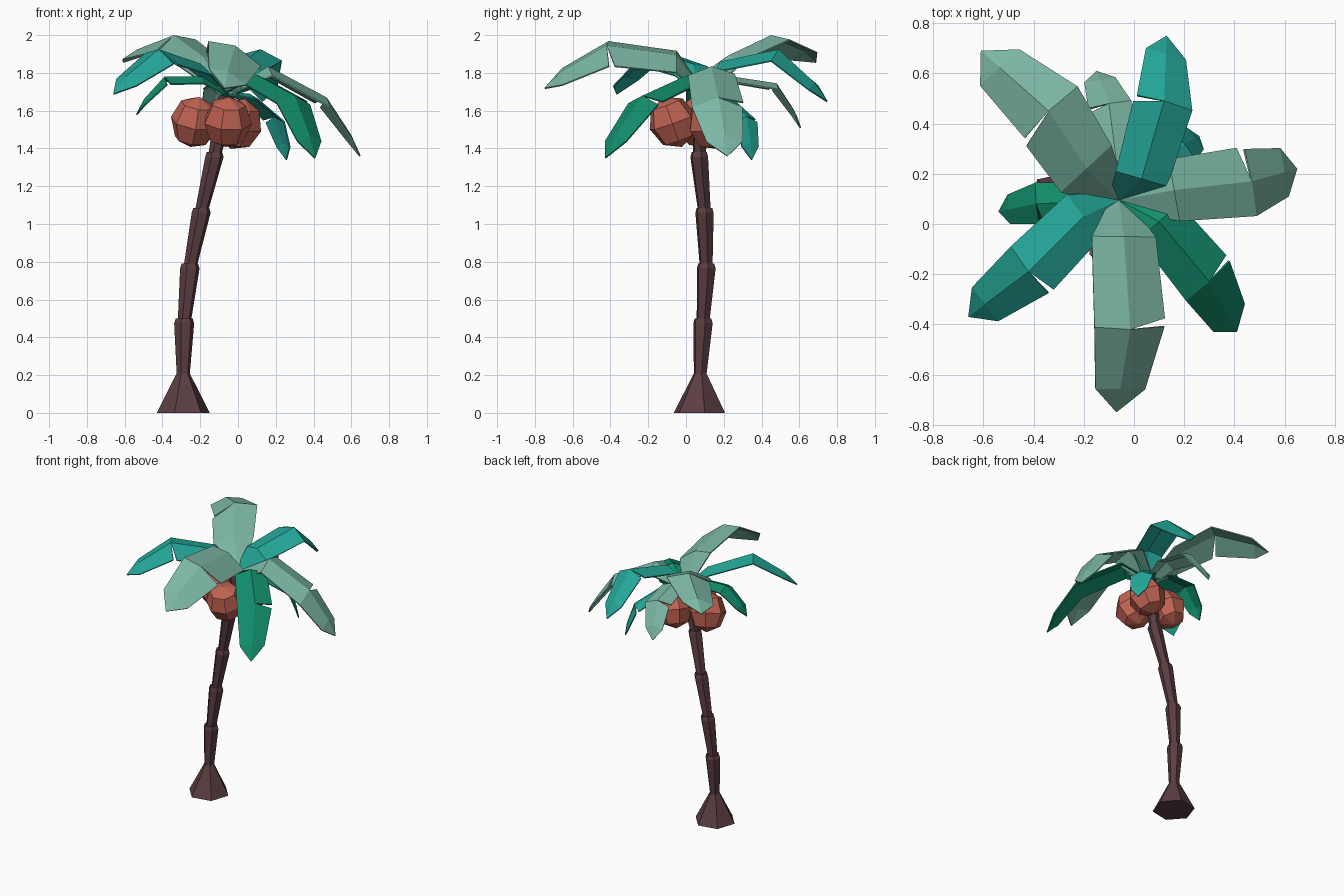
import bpy, bmesh, math
from mathutils import Vector, Matrix

if "Cube" in bpy.data.objects:
    bpy.data.objects.remove(bpy.data.objects["Cube"])


def material(name, rgb):
    m = bpy.data.materials.new(name)
    m.diffuse_color = (*rgb, 1)
    m.use_nodes = True
    m.node_tree.nodes["Principled BSDF"].inputs["Base Color"].default_value = m.diffuse_color
    return m


BARK = material("bark brown", (0.105, 0.047, 0.053))
NUT = material("coconut orange", (0.53, 0.125, 0.085))
PALE = material("pale green", (0.20, 0.47, 0.37))
TEAL = material("teal green", (0.018, 0.39, 0.32))
DEEP = material("deep green", (0.006, 0.27, 0.15))


def finish(bm, name, mat):
    bmesh.ops.recalc_face_normals(bm, faces=bm.faces)
    mesh = bpy.data.meshes.new(name)
    bm.to_mesh(mesh)
    bm.free()
    mesh.materials.append(mat)
    ob = bpy.data.objects.new(name, mesh)
    bpy.context.collection.objects.link(ob)
    return ob


def loft(name, rings, mat, n=6, turn=0.2):
    """Closed tube through (centre, radius) rings."""
    bm = bmesh.new()
    loops = []
    for c, r in rings:
        loops.append([bm.verts.new(Vector(c) + Vector((r * math.cos(a), r * math.sin(a), 0)))
                      for a in (turn + math.tau * i / n for i in range(n))])
    for lo, hi in zip(loops, loops[1:]):
        for i in range(n):
            j = (i + 1) % n
            bm.faces.new((lo[i], lo[j], hi[j], hi[i]))
    bm.faces.new(loops[0][::-1])
    bm.faces.new(loops[-1])
    return finish(bm, name, mat)


# Trunk: flared foot, then segments that widen upward and end in a small lip
joints = [Vector(p) for p in ((-0.29, 0.075, 0.21), (-0.285, 0.09, 0.485), (-0.255, 0.107, 0.775),
                              (-0.195, 0.098, 1.07), (-0.125, 0.07, 1.365), (-0.065, 0.085, 1.66))]
loft("trunk_foot", [((-0.29, 0.071, 0), 0.143), (joints[0], 0.035)], BARK)
for i, (a, b) in enumerate(zip(joints, joints[1:])):
    r = 0.054 - 0.0015 * i
    loft(f"trunk_segment_{i + 1}",
         [(a - Vector((0, 0, 0.01)), 0.035), (b - Vector((0, 0, 0.01)), r),
          (b + Vector((0, 0, 0.015)), r * 0.85)], BARK)

# Coconuts: coarse faceted balls
for i, (p, turn) in enumerate((((-0.057, -0.07, 1.54), 0.2), ((-0.228, 0.075, 1.54), 0.5),
                               ((0.0, 0.135, 1.53), 0.9))):
    bm = bmesh.new()
    bmesh.ops.create_uvsphere(bm, u_segments=7, v_segments=4, radius=0.135)
    bm.transform(Matrix.Translation(p) @ Matrix.Rotation(turn, 4, 'Z')
                 @ Matrix.Rotation(0.35, 4, 'X') @ Matrix.Diagonal((0.97, 0.97, 1.04, 1)))
    finish(bm, f"coconut_{i + 1}", NUT)

CROWN = Vector((-0.06, 0.095, 1.70))


def frond(name, mat, shoulder, bend, tip, half, roll, fold=0.35):
    """Folded leaf along a drooping ridge, with a notch on its left edge at the bend."""
    k1, k2, t = Vector(shoulder), Vector(bend), Vector(tip)
    flat = Vector((t.x - CROWN.x, t.y - CROWN.y, 0)).normalized()
    side = Matrix.Rotation(math.radians(roll), 3, flat) @ Vector((-flat.y, flat.x, 0))
    bm = bmesh.new()

    def row(c, w, left_shift=0.0, right_shift=0.0, along=flat):
        drop = Vector((0, 0, -fold * w))
        return [bm.verts.new(c + side * w + drop + along * left_shift), bm.verts.new(c),
                bm.verts.new(c - side * w + drop + along * right_shift)]

    main, end = (k2 - k1).normalized(), (t - k2).normalized()
    r0 = row(CROWN, 0.04)
    r1 = row(k1, half * 0.9)
    r2 = row(k2, half, -0.3 * half, -0.05 * half, main)
    near = k2.lerp(t, 0.72) + Vector((0, 0, 0.025))
    r3 = row(near, half * 0.7, along=end)
    notch = bm.verts.new(k2 + side * half * 0.95 - end * half * 0.1
                         - Vector((0, 0, (fold + 0.12) * half)))
    point = bm.verts.new(t)
    for a, b in ((r0, r1), (r1, r2), ([notch, r2[1], r2[2]], r3)):
        for i in (0, 1):
            bm.faces.new((a[i], b[i], b[i + 1], a[i + 1]))
    for i in (0, 1):
        bm.faces.new((r3[i], point, r3[i + 1]))
    ob = finish(bm, name, mat)
    if sum(p.normal.z for p in ob.data.polygons) < 0:
        ob.data.flip_normals()
    thick = ob.modifiers.new("thickness", 'SOLIDIFY')
    thick.thickness = 0.008
    thick.offset = -1


# Fronds: shoulder, bend and tip of the ridge, half width, roll (negative = left edge down), fold
frond("front_frond", PALE, (-0.04, -0.05, 1.895), (-0.015, -0.42, 1.945), (-0.07, -0.75, 1.72), 0.155, -24, 0.25)
frond("back_left_frond", PALE, (-0.19, 0.22, 1.89), (-0.34, 0.45, 2.0), (-0.61, 0.69, 1.86), 0.155, -10, 0.3)
frond("back_right_frond", TEAL, (0.03, 0.18, 1.86), (0.12, 0.49, 1.925), (0.13, 0.75, 1.65), 0.12, 8)
frond("right_frond", PALE, (0.16, 0.135, 1.835), (0.47, 0.17, 1.67), (0.65, 0.22, 1.36), 0.14, 2)
frond("front_right_frond", DEEP, (0.1, 0.01, 1.79), (0.3, -0.23, 1.68), (0.41, -0.43, 1.35), 0.12, 0)
frond("front_left_frond", TEAL, (-0.2, 0.03, 1.85), (-0.42, -0.19, 1.925), (-0.66, -0.37, 1.69), 0.125, -12)
frond("left_frond", DEEP, (-0.19, 0.09, 1.78), (-0.39, 0.08, 1.78), (-0.54, 0.05, 1.58), 0.085, -5)
frond("back_frond", PALE, (-0.07, 0.25, 1.78), (-0.1, 0.48, 1.745), (-0.15, 0.61, 1.51), 0.09, 0)
frond("small_back_right_frond", TEAL, (0.06, 0.19, 1.69), (0.2, 0.32, 1.57), (0.26, 0.35, 1.34), 0.08, 0)
